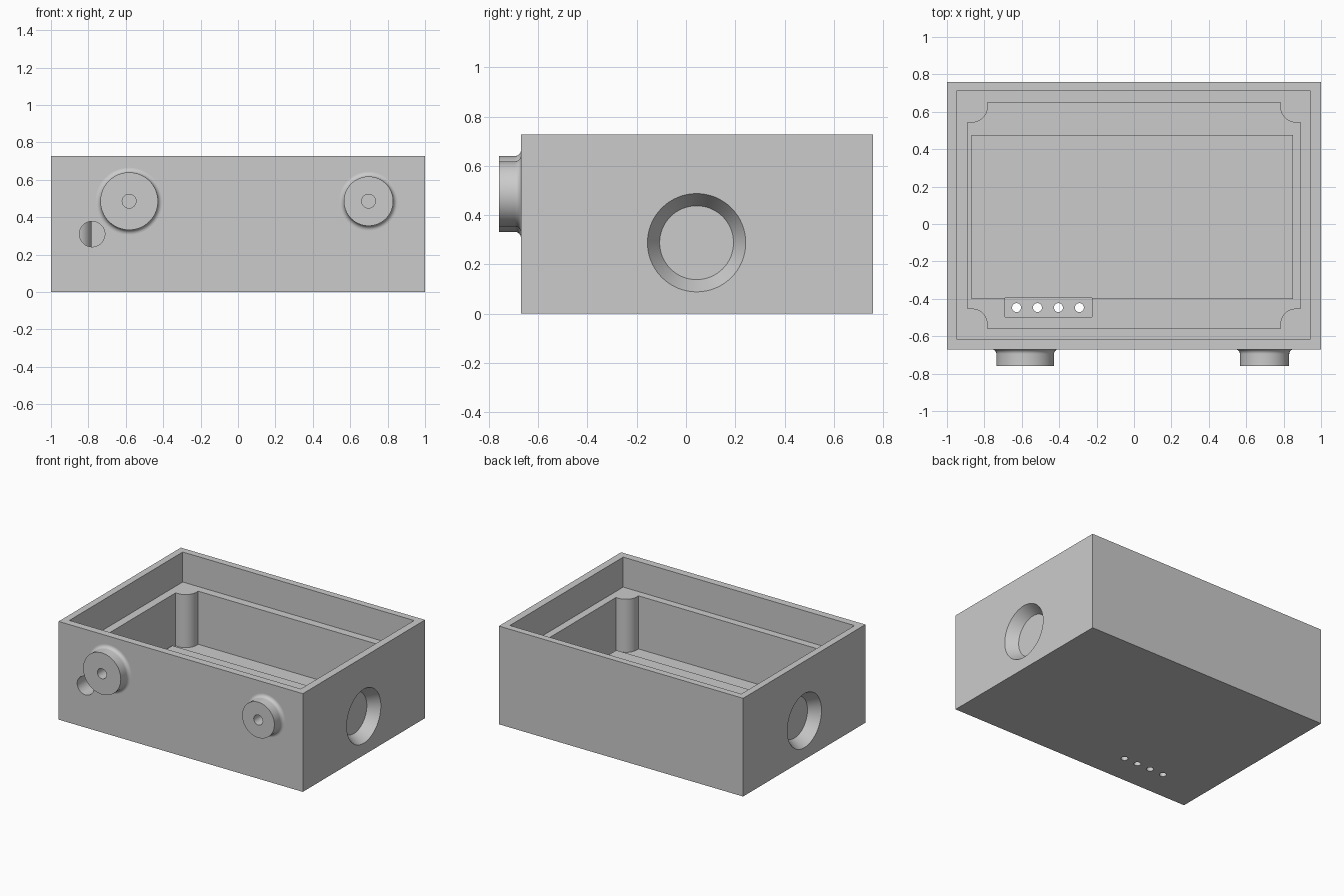
import bpy, bmesh
from math import pi, sin, cos, radians
from mathutils import Matrix, Vector

cube = bpy.data.objects.get("Cube")
if cube:
    bpy.data.objects.remove(cube, do_unlink=True)

grey = bpy.data.materials.new("plain_grey")
grey.use_nodes = True
GREY = (0.6, 0.6, 0.6, 1)
grey.diffuse_color = GREY
grey.node_tree.nodes["Principled BSDF"].inputs["Base Color"].default_value = GREY

LEFT, RIGHT, FRONT, BACK, TOP = -1, 1, -0.67, 0.76, 0.727
MID_Y = (FRONT + BACK) / 2
FLOOR = 0.112


def make_object(name, bm):
    bmesh.ops.recalc_face_normals(bm, faces=bm.faces)
    mesh = bpy.data.meshes.new(name)
    bm.to_mesh(mesh)
    bm.free()
    mesh.materials.append(grey)
    obj = bpy.data.objects.new(name, mesh)
    bpy.context.collection.objects.link(obj)
    return obj


def prism(name, outline, z0, z1):
    bm = bmesh.new()
    face = bm.faces.new([bm.verts.new((x, y, z0)) for x, y in outline])
    new = bmesh.ops.extrude_face_region(bm, geom=[face])["geom"]
    verts = [v for v in new if isinstance(v, bmesh.types.BMVert)]
    bmesh.ops.translate(bm, verts=verts, vec=(0, 0, z1 - z0))
    return make_object(name, bm)


def block(name, x0, x1, y0, y1, z0, z1):
    return prism(name, [(x0, y0), (x1, y0), (x1, y1), (x0, y1)], z0, z1)


def cone(name, start, end, r0, r1, sides=64):
    start, end = Vector(start), Vector(end)
    axis = end - start
    bm = bmesh.new()
    turn = axis.to_track_quat("Z", "Y").to_matrix().to_4x4()
    bmesh.ops.create_cone(bm, cap_ends=True, segments=sides, radius1=r0, radius2=r1,
                          depth=axis.length,
                          matrix=Matrix.Translation((start + end) / 2) @ turn)
    return make_object(name, bm)


def combine(target, tool, operation="DIFFERENCE"):
    mod = target.modifiers.new("combine", "BOOLEAN")
    mod.operation = operation
    mod.solver = "EXACT"
    mod.object = tool
    bpy.context.view_layer.objects.active = target
    bpy.ops.object.modifier_apply(modifier=mod.name)
    bpy.data.objects.remove(tool, do_unlink=True)


def smooth(obj):
    bpy.ops.object.select_all(action="DESELECT")
    obj.select_set(True)
    bpy.context.view_layer.objects.active = obj
    bpy.ops.object.shade_smooth_by_angle(angle=radians(30))


# Cavity outline, with a rounded screw post standing in each corner
def cavity_outline(half_x, half_y, inset, radius, steps=16):
    arc = [(half_x - inset - radius * sin(a), half_y - inset - radius * cos(a))
           for a in (pi / 2 * i / steps for i in range(steps + 1))]
    corner = [(half_x, half_y - inset - radius)] + arc
    corner.append((half_x - inset - radius, half_y))
    outline = []
    for sx, sy in ((1, 1), (-1, 1), (-1, -1), (1, -1)):
        points = [(sx * x, sy * y + MID_Y) for x, y in corner]
        outline += points if sx * sy > 0 else points[::-1]
    return outline


# Enclosure with lid recess, main cavity, raised floor pad and strip pocket
case = block("enclosure", LEFT, RIGHT, FRONT, BACK, 0, TOP)
combine(case, block("lid_recess", -0.95, 0.945, FRONT + 0.055, BACK - 0.05, 0.505, 1))
combine(case, prism("cavity", cavity_outline(0.89, 0.605, 0.022, 0.086), FLOOR, 0.9))
combine(case, block("floor_pad", -0.87, 0.85, -0.4, 0.475, FLOOR - 0.04, FLOOR + 0.033),
        "UNION")
combine(case, block("strip_pocket", -0.69, -0.225, -0.497, -0.395, 0.055, 0.4))

# Row of small holes through the floor
for i in range(4):
    x = -0.628 + i * 0.112
    combine(case, cone("floor_hole", (x, -0.447, -0.1), (x, -0.447, 0.2), 0.024, 0.024, 32))

# Round hole through the front wall
combine(case, cone("front_hole", (-0.78, -0.8, 0.31), (-0.78, -0.4, 0.31), 0.068, 0.068))

# Tapered finger recess on each side
for side in (-1, 1):
    combine(case, cone("side_recess", (side * 1.02, 0.043, 0.288),
                       (side * 0.92, 0.043, 0.288), 0.212, 0.15))
smooth(case)


# Turned knob with a flared base and a deep centre hole
def knob(name, x, z, radius, sides=64):
    flare = 0.025
    profile = [(0, 0), (0.037, 0), (0.037, 0.09), (radius, 0.09)]
    for i in range(9):
        a = pi / 2 * i / 8
        profile.append((radius + flare * (1 - cos(a)), flare * (1 - sin(a))))
    profile += [(radius + flare, -0.005), (0, -0.005)]
    bm = bmesh.new()
    verts = [bm.verts.new((x + r, FRONT - d, z)) for r, d in profile]
    edges = [bm.edges.new(pair) for pair in zip(verts, verts[1:])]
    bmesh.ops.spin(bm, geom=verts + edges, cent=(x, 0, z), axis=(0, 1, 0),
                   angle=2 * pi, steps=sides)
    bmesh.ops.remove_doubles(bm, verts=bm.verts, dist=0.0001)
    smooth(make_object(name, bm))


knob("large_knob", -0.582, 0.486, 0.154)
knob("small_knob", 0.698, 0.486, 0.132)
